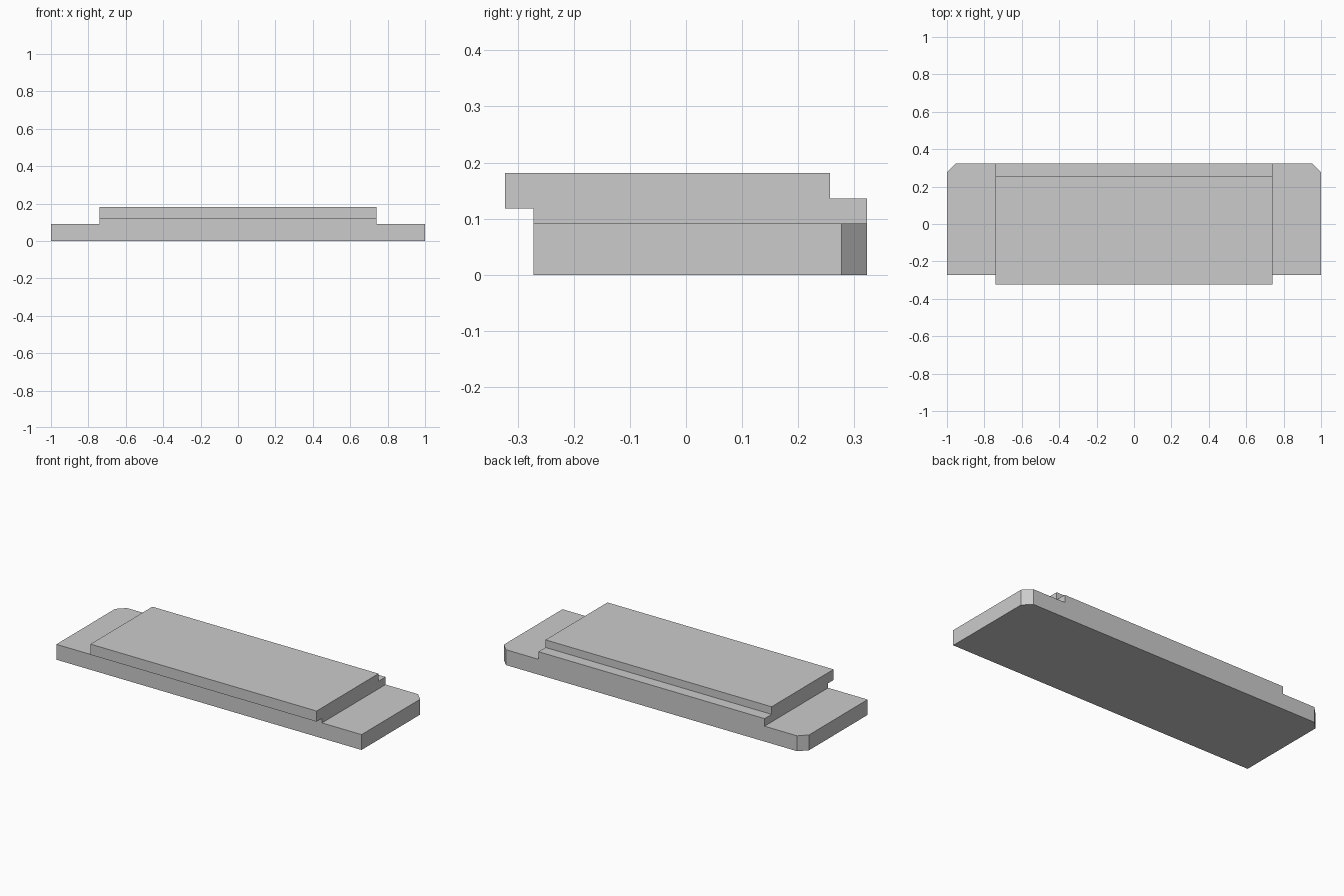
import bpy
import bmesh
from mathutils import Vector

cube = bpy.data.objects.get("Cube")
if cube:
    bpy.data.objects.remove(cube, do_unlink=True)

# Plain grey material
grey = bpy.data.materials.new("light_grey")
grey.use_nodes = True
colour = (0.6, 0.6, 0.6, 1)
grey.diffuse_color = colour
grey.node_tree.nodes["Principled BSDF"].inputs["Base Color"].default_value = colour


def prism(name, outline, direction):
    """Extrude a closed planar outline into a solid."""
    bm = bmesh.new()
    face = bm.faces.new([bm.verts.new(p) for p in outline])
    result = bmesh.ops.extrude_face_region(bm, geom=[face], use_keep_orig=True)
    moved = [v for v in result["geom"] if isinstance(v, bmesh.types.BMVert)]
    bmesh.ops.translate(bm, verts=moved, vec=Vector(direction))
    bmesh.ops.recalc_face_normals(bm, faces=bm.faces)
    mesh = bpy.data.meshes.new(name)
    bm.to_mesh(mesh)
    bm.free()
    mesh.materials.append(grey)
    obj = bpy.data.objects.new(name, mesh)
    bpy.context.collection.objects.link(obj)
    return obj


front, back = -0.272, 0.323
base_top, chamfer, half = 0.091, 0.046, 0.741

# Base slab with clipped rear corners
right_half = [(1, front), (1, back - chamfer), (1 - chamfer, back)]
left_half = [(-x, y) for x, y in reversed(right_half)]
base = prism("base_plate", [(x, y, 0) for x, y in right_half + left_half],
             (0, 0, base_top))

# Raised block: front overhang and rear step
profile = [(front, base_top), (back, base_top), (back, 0.136), (0.257, 0.136),
           (0.257, 0.181), (-back, 0.181), (-back, 0.118), (front, 0.118)]
block = prism("raised_block", [(-half, y, z) for y, z in profile],
              (2 * half, 0, 0))

# Fuse the block and slab into one solid
union = base.modifiers.new("fuse", "BOOLEAN")
union.operation = "UNION"
union.solver = "EXACT"
union.object = block
bpy.context.view_layer.objects.active = base
base.select_set(True)
bpy.ops.object.modifier_apply(modifier=union.name)
bpy.data.objects.remove(block, do_unlink=True)

# Merge coplanar faces across the join
bm = bmesh.new()
bm.from_mesh(base.data)
bmesh.ops.remove_doubles(bm, verts=bm.verts, dist=0.0001)
bmesh.ops.dissolve_limit(bm, angle_limit=0.01, verts=bm.verts, edges=bm.edges)
bm.to_mesh(base.data)
bm.free()
base.name = "stepped_plate"
